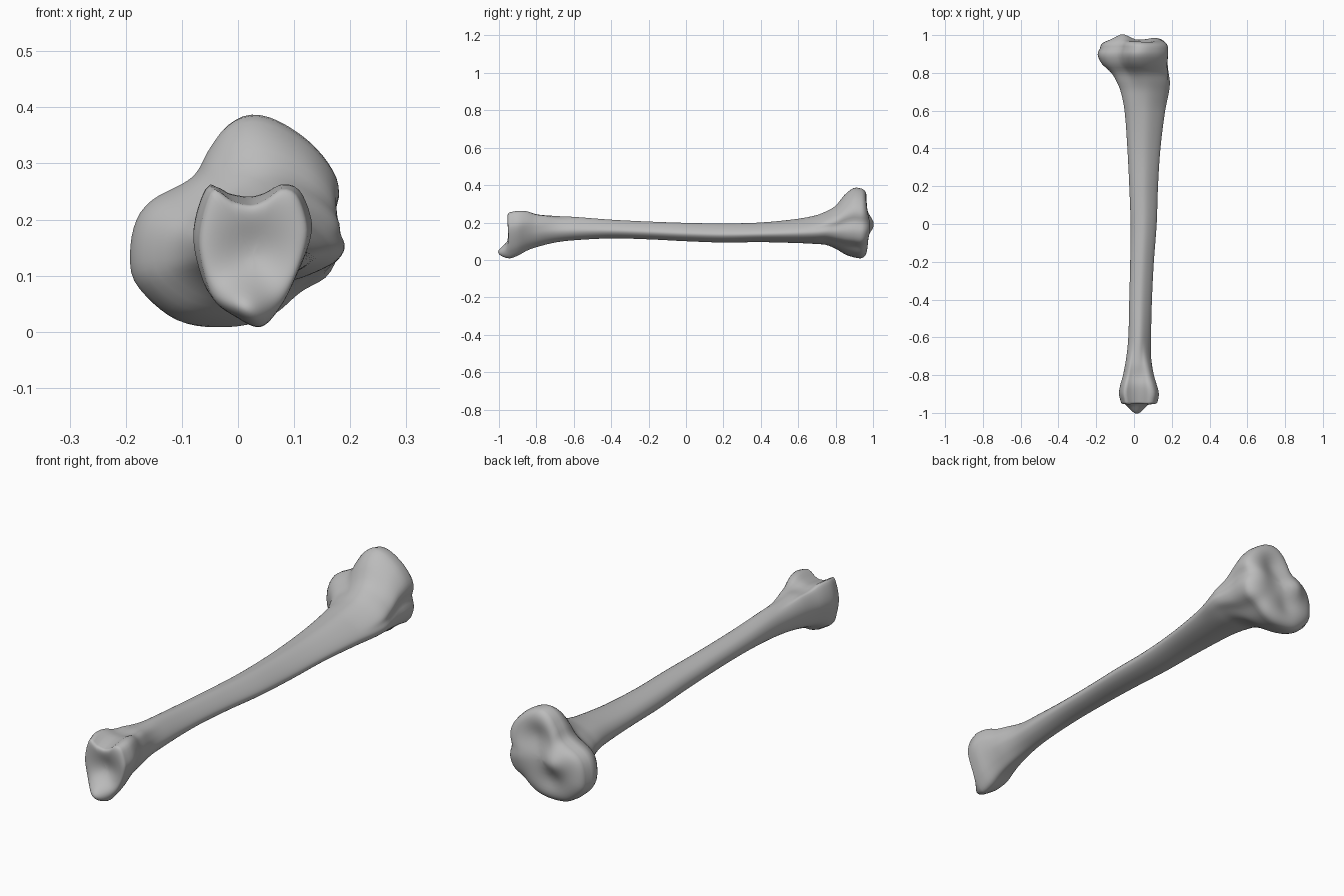
import bpy, bmesh
from math import atan2, cos, sin, pi, exp, hypot

cube = bpy.data.objects.get("Cube")
if cube:
    bpy.data.objects.remove(cube, do_unlink=True)

SIDES = 80

# Cross-section outlines (x, z) in hundredths: shaft, knee end, ankle end
SHAFT = [(100, -15), (62, 55), (0, 100), (-72, 72), (-100, 5),
         (-75, -68), (-10, -100), (68, -72)]
KNEE = [(2, 38), (7, 37), (13, 33), (17, 28), (18, 24), (17, 20), (18, 15),
        (16, 10), (11, 7), (6, 3), (0, 1), (-8, 1), (-13, 3), (-18, 8),
        (-19, 13), (-18, 19), (-15, 23), (-8, 27), (-5, 32), (-2, 36)]
ANKLE = [(-5, 26), (-2, 24), (2, 23), (5, 24), (8, 26), (11, 25), (13, 20),
         (13, 16), (11, 10), (8, 4), (4, 0), (-1, 2), (-5, 5), (-7, 10),
         (-8, 16), (-7, 22)]

# Stations along the bone: y, x min, x max, z min, z max
STATIONS = [
    (-.94, -.07, .125, .008, .255), (-.9, -.08, .132, .022, .262),
    (-.85, -.072, .12, .05, .26), (-.8, -.058, .105, .068, .244),
    (-.7, -.04, .09, .093, .235), (-.6, -.03, .09, .105, .23),
    (-.4, -.025, .095, .115, .215), (-.2, -.02, .105, .11, .205),
    (0, -.018, .12, .1, .198), (.2, -.025, .127, .093, .195),
    (.4, -.035, .14, .095, .2), (.6, -.05, .165, .09, .22),
    (.7, -.07, .185, .085, .24), (.75, -.09, .19, .08, .26),
    (.8, -.12, .183, .06, .29), (.85, -.172, .178, .03, .35),
    (.9, -.193, .18, .013, .386), (.93, -.18, .18, .008, .383)]


def hermite(a, b, ta, tb, t):
    """Cubic between a and b with end slopes ta and tb."""
    return (a * (2*t**3 - 3*t*t + 1) + ta * (t**3 - 2*t*t + t)
            + b * (3*t*t - 2*t**3) + tb * (t**3 - t*t))


def fit(points):
    """Scale points so that they fill the square from -1 to 1."""
    axes = []
    for values in zip(*points):
        low, high = min(values), max(values)
        axes.append([2 * (v - low) / (high - low) - 1 for v in values])
    return list(zip(*axes))


def outline(points):
    """Smooth closed outline, resampled at equal angles."""
    n, dense = len(points), []
    for i in range(n):
        p, a, b, q = (points[(i + k) % n] for k in (-1, 0, 1, 2))
        for k in range(12):
            dense.append([hermite(a[c], b[c], (b[c] - p[c]) / 2,
                                  (q[c] - a[c]) / 2, k / 12) for c in (0, 1)])
    polar = sorted((atan2(z, x), hypot(x, z)) for x, z in fit(dense))
    polar = ([(polar[-1][0] - 2 * pi, polar[-1][1])] + polar
             + [(polar[0][0] + 2 * pi, polar[0][1])])
    result = []
    for i in range(SIDES):
        angle = -pi + 2 * pi * i / SIDES
        for (a, r), (b, s) in zip(polar, polar[1:]):
            if a <= angle <= b:
                radius = r + (s - r) * (angle - a) / max(b - a, 1e-9)
                break
        result.append((radius * cos(angle), radius * sin(angle)))
    return result


shaft, knee, ankle = outline(SHAFT), outline(KNEE), outline(ANKLE)


def ramp(v, low, high):
    t = min(max((v - low) / (high - low), 0), 1)
    return t * t * (3 - 2 * t)


def extents(y):
    """Box of the cross-section at y."""
    last = len(STATIONS) - 1
    i = max(k for k in range(last) if STATIONS[k][0] <= y + 1e-9)
    a, b = STATIONS[i], STATIONS[i + 1]
    p, q = STATIONS[max(i - 1, 0)], STATIONS[min(i + 2, last)]
    h = b[0] - a[0]
    return [hermite(a[c], b[c], (b[c] - p[c]) / (b[0] - p[0]) * h,
                    (q[c] - a[c]) / (q[0] - a[0]) * h, (y - a[0]) / h)
            for c in range(1, 5)]


def section(y):
    """Cross-section at y, blended from the shaft to the end outlines."""
    end, w = (knee, ramp(y, .6, .91)) if y > 0 else (ankle, ramp(-y, .6, .92))
    shape = fit([(s[0] + (e[0] - s[0]) * w, s[1] + (e[1] - s[1]) * w)
                 for s, e in zip(shaft, end)])
    x0, x1, z0, z1 = extents(y)
    return [((x0 + x1 + u * (x1 - x0)) / 2, (z0 + z1 + v * (z1 - z0)) / 2)
            for u, v in shape]


def bump(x, z, cx, cz, width):
    return exp(-((x - cx)**2 + (z - cz)**2) / width**2)


def knee_face(x, z):
    """Plateau with a central rise and two shallow hollows."""
    return (.975 + .03 * bump(x, z, -.06, .19, .05)
            + .012 * bump(x, z, .12, .18, .06)
            - .02 * bump(x, z, .04, .27, .06)
            - .012 * bump(x, z, -.03, .1, .05))


def ankle_face(x, z):
    """Hollow joint face with a projecting lower lip."""
    return (-.957 + .025 * bump(x, z, .03, .14, .06)
            - .055 * bump(x, z, .01, .035, .05))


bm = bmesh.new()


def add_ring(points):
    return [bm.verts.new(p) for p in points]


def bridge(a, b):
    for i in range(SIDES):
        j = (i + 1) % SIDES
        bm.faces.new((a[i], a[j], b[j], b[i]))


def cap(rim, y, face, power):
    """Close an end with shrinking rings that follow its joint face."""
    cx = sum(v.co.x for v in rim) / SIDES
    cz = sum(v.co.z for v in rim) / SIDES
    previous = rim
    for s in (.99, .97, .94, .9, .85, .79, .72, .64, .55, .45, .34, .22, .1):
        rise = (1 - s**power)**.5
        points = []
        for v in rim:
            x, z = cx + (v.co.x - cx) * s, cz + (v.co.z - cz) * s
            points.append((x, y + (face(x, z) - y) * rise, z))
        ring = add_ring(points)
        bridge(previous, ring)
        previous = ring
    centre = bm.verts.new((cx, face(cx, cz), cz))
    for i in range(SIDES):
        bm.faces.new((previous[i], previous[(i + 1) % SIDES], centre))


# Shaft and flared ends
first, final, count = STATIONS[0][0], STATIONS[-1][0], 110
rings = []
for k in range(count + 1):
    y = first + (final - first) * k / count
    rings.append(add_ring((x, y, z) for x, z in section(y)))
for a, b in zip(rings, rings[1:]):
    bridge(a, b)

# Joint faces
cap(rings[0], first, ankle_face, 9)
cap(rings[-1], final, knee_face, 6)
bmesh.ops.recalc_face_normals(bm, faces=bm.faces[:])

mesh = bpy.data.meshes.new("shin_bone")
bm.to_mesh(mesh)
bm.free()
bone = bpy.data.objects.new("shin_bone", mesh)
bpy.context.collection.objects.link(bone)

# Plain grey bone
grey = bpy.data.materials.new("bone_grey")
grey.use_nodes = True
colour = (.5, .5, .5, 1)
grey.diffuse_color = colour
grey.node_tree.nodes["Principled BSDF"].inputs["Base Color"].default_value = colour
mesh.materials.append(grey)
for polygon in mesh.polygons:
    polygon.use_smooth = True
